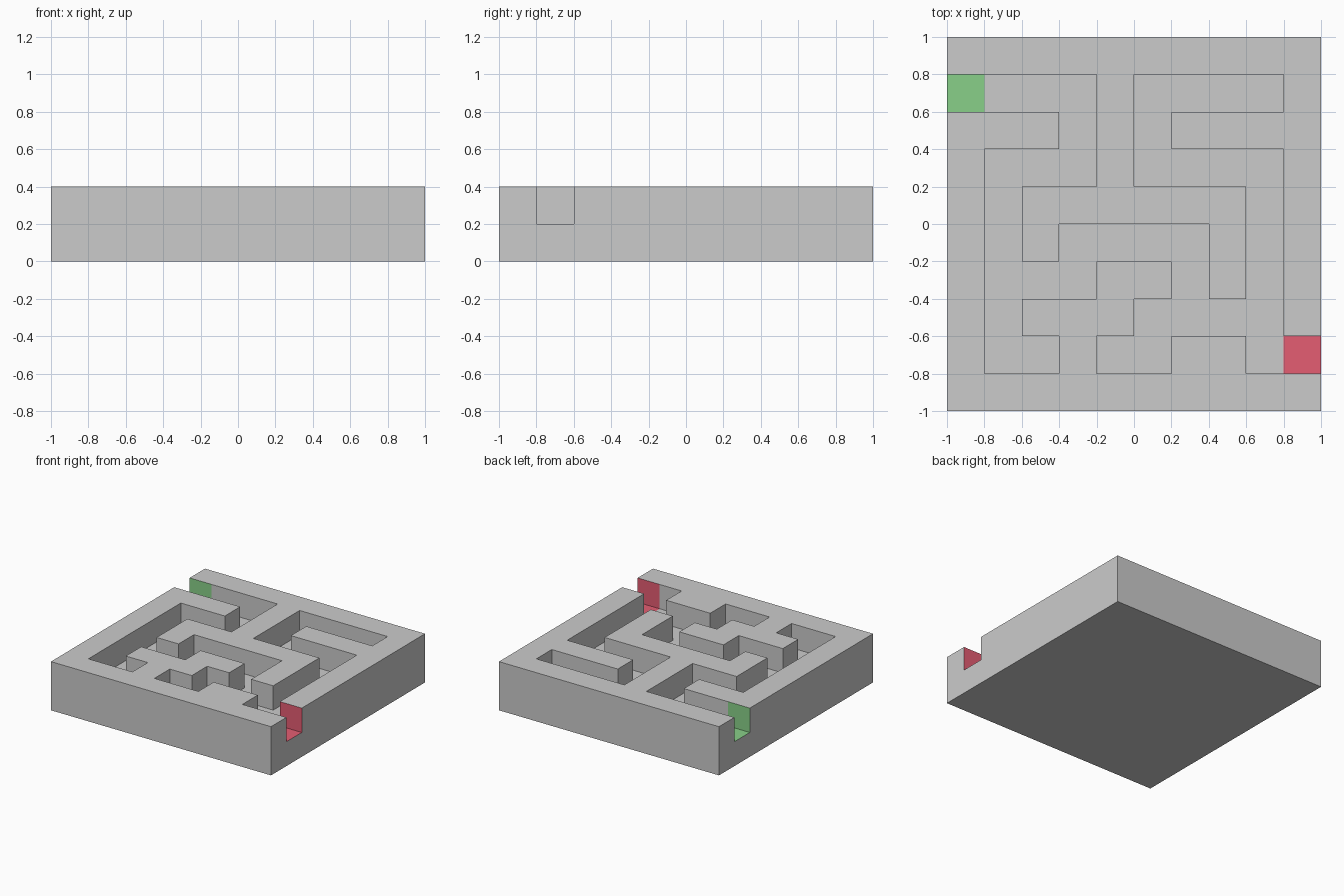
import bpy, bmesh
from mathutils import Vector

if "Cube" in bpy.data.objects:
    bpy.data.objects.remove(bpy.data.objects["Cube"])

# Maze plan seen from above: # wall, . corridor, S entrance, E exit
PLAN = ["##########",
        "S...#....#",
        "###.#.####",
        "#...#....#",
        "#.######.#",
        "#.#....#.#",
        "#...##.#.#",
        "#.###....#",
        "#..#..##.E",
        "##########"]
N, C = len(PLAN), 0.2
SLOT = {"S": 1, "E": 2}


def cell(i, j):
    """Plan symbol at column i, row j (row 0 at the front)."""
    return PLAN[N - 1 - j][i] if 0 <= i < N and 0 <= j < N else None


def solid(i, j, k):
    """Layer 0 is the floor slab, layer 1 the walls."""
    c = cell(i, j)
    return c is not None and (k == 0 or (k == 1 and c == "#"))


def add_face(bm, pos, axis, sign):
    """Unit face of the block at pos, pointing along sign * axis."""
    u, v = [Vector([float(a == b) for b in range(3)])
            for a in ((axis + 1) % 3, (axis + 2) % 3)]
    o = Vector(pos)
    if sign > 0:
        o[axis] += 1
    quad = [o, o + u, o + u + v, o + v]
    if sign < 0:
        quad.reverse()
    return bm.faces.new([bm.verts.new((p.x * C - 1, p.y * C - 1, p.z * C)) for p in quad])


# Skin of the maze block: one face wherever solid meets air
bm = bmesh.new()
for i in range(N):
    for j in range(N):
        for k in range(2):
            if not solid(i, j, k):
                continue
            for axis in range(3):
                for sign in (-1, 1):
                    n = [i, j, k]
                    n[axis] += sign
                    if not solid(*n):
                        f = add_face(bm, (i, j, k), axis, sign)
                        # floor and sides of the two openings are coloured
                        if n[2] == 1:
                            f.material_index = SLOT.get(cell(n[0], n[1]), 0)

# Weld and merge coplanar faces, keeping the coloured borders
bmesh.ops.remove_doubles(bm, verts=bm.verts, dist=0.001)
bmesh.ops.dissolve_limit(bm, angle_limit=0.01, verts=bm.verts, edges=bm.edges,
                         delimit={'MATERIAL'})

mesh = bpy.data.meshes.new("maze_block")
mesh.materials.append(None)
for name, colour in (("entrance_green", (0.25, 0.63, 0.25, 1)),
                     ("exit_red", (0.78, 0.11, 0.17, 1))):
    mat = bpy.data.materials.new(name)
    mat.diffuse_color = colour
    mat.use_nodes = True
    mat.node_tree.nodes["Principled BSDF"].inputs["Base Color"].default_value = mat.diffuse_color
    mesh.materials.append(mat)
bm.to_mesh(mesh)
bm.free()
bpy.context.collection.objects.link(bpy.data.objects.new("maze_block", mesh))
